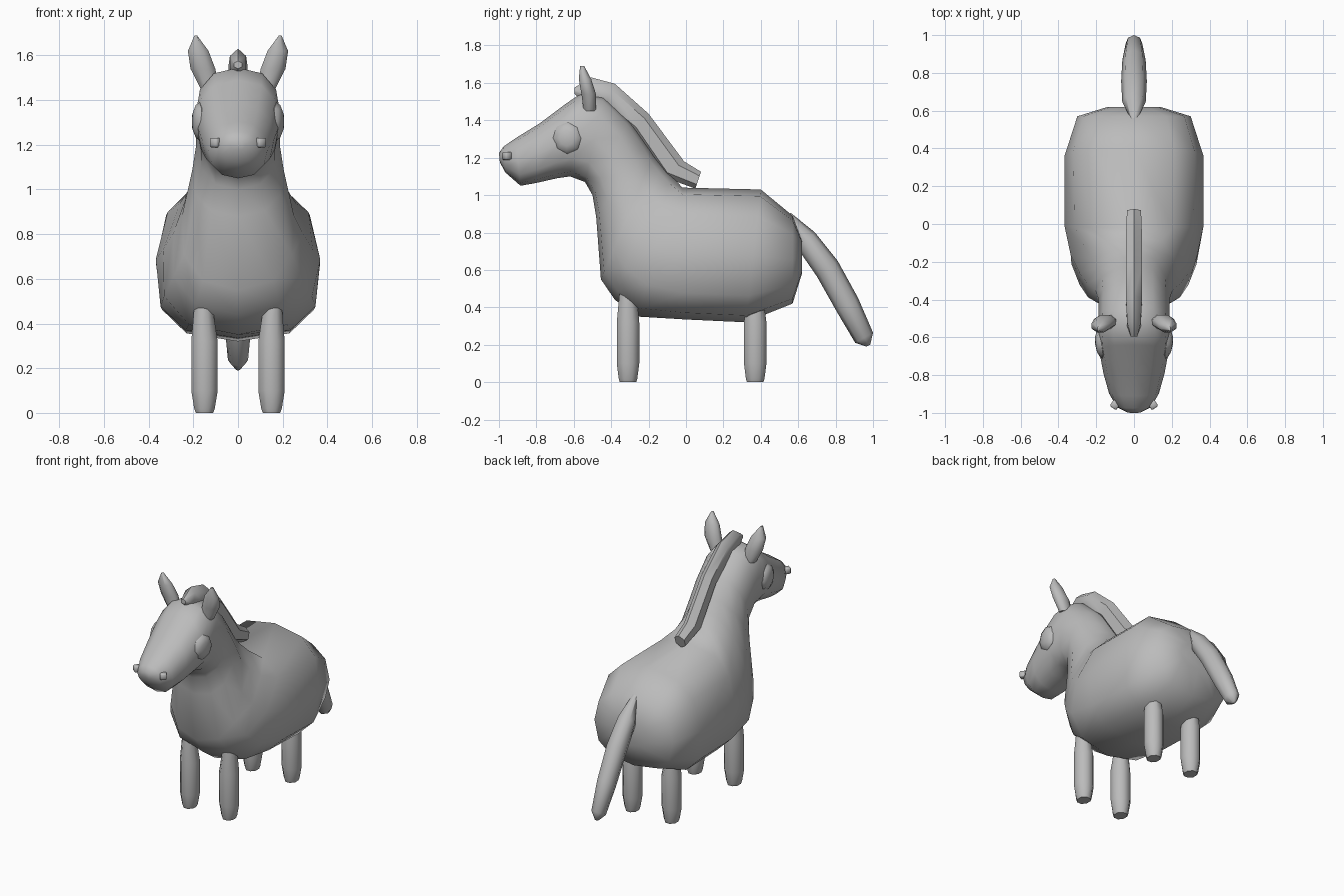
import bpy
import bmesh
import math
from mathutils import Matrix, Vector

cube = bpy.data.objects.get("Cube")
if cube:
    bpy.data.objects.remove(cube, do_unlink=True)

GREY = (0.5, 0.5, 0.5, 1.0)
mat = bpy.data.materials.new("plain grey")
mat.use_nodes = True
mat.diffuse_color = GREY
mat.node_tree.nodes["Principled BSDF"].inputs["Base Color"].default_value = GREY


def finish(name, bm, angle=60):
    bmesh.ops.recalc_face_normals(bm, faces=bm.faces)
    mesh = bpy.data.meshes.new(name)
    bm.to_mesh(mesh)
    bm.free()
    mesh.materials.append(mat)
    obj = bpy.data.objects.new(name, mesh)
    bpy.context.collection.objects.link(obj)
    bpy.ops.object.select_all(action='DESELECT')
    obj.select_set(True)
    bpy.context.view_layer.objects.active = obj
    bpy.ops.object.shade_smooth_by_angle(angle=math.radians(angle))
    return obj


def loft(name, rings, angle=60):
    """Skin a list of equal-sized rings and cap both ends."""
    bm = bmesh.new()
    loops = [[bm.verts.new(p) for p in ring] for ring in rings]
    count = len(loops[0])
    for a, b in zip(loops, loops[1:]):
        for i in range(count):
            j = (i + 1) % count
            bm.faces.new((a[i], a[j], b[j], b[i]))
    bm.faces.new(loops[0])
    bm.faces.new(loops[-1])
    return finish(name, bm, angle)


def upright_ring(yt, zt, yb, zb, half_width, power=2.0, egg=0.0, sides=12):
    """Rounded section between a top and a bottom point on the centre plane."""
    top, bottom = Vector((0, yt, zt)), Vector((0, yb, zb))
    mid, half = (top + bottom) / 2, (top - bottom) / 2
    points = []
    for i in range(sides):
        a = 2 * math.pi * i / sides
        c, s = math.cos(a), math.sin(a)
        u = math.copysign(abs(c) ** (2 / power), c)
        v = math.copysign(abs(s) ** (2 / power), s)
        p = mid + half * u
        p.x = half_width * v * (1 - egg * u)
        points.append(p)
    return points


def flat_ring(x, y, z, rx, ry, sides=8):
    return [(x + rx * math.cos(2 * math.pi * (i + 0.5) / sides),
             y + ry * math.sin(2 * math.pi * (i + 0.5) / sides), z)
            for i in range(sides)]


# Body, neck and head: top y z, bottom y z, half width, squareness, top narrowing
body = [
    (0.62, 0.76, 0.62, 0.58, 0.14, 2.2, 0.0),
    (0.57, 0.89, 0.57, 0.42, 0.30, 2.5, 0.0),
    (0.40, 1.03, 0.32, 0.32, 0.368, 2.7, 0.05),
    (-0.02, 1.04, 0.00, 0.335, 0.368, 2.7, 0.08),
    (-0.08, 1.11, -0.25, 0.35, 0.335, 2.3, 0.22),
    (-0.13, 1.17, -0.38, 0.44, 0.29, 2.2, 0.25),
    (-0.17, 1.22, -0.455, 0.55, 0.25, 2.2, 0.20),
    (-0.22, 1.29, -0.48, 0.88, 0.205, 2.2, 0.10),
    (-0.30, 1.40, -0.50, 1.00, 0.187, 2.2, 0.0),
    (-0.44, 1.53, -0.54, 1.07, 0.187, 2.3, 0.0),
    (-0.56, 1.545, -0.62, 1.10, 0.192, 2.4, 0.0),
    (-0.64, 1.49, -0.69, 1.09, 0.185, 2.4, 0.0),
    (-0.78, 1.385, -0.80, 1.065, 0.162, 2.3, 0.0),
    (-0.91, 1.305, -0.885, 1.05, 0.132, 2.2, 0.0),
    (-0.975, 1.26, -0.965, 1.12, 0.09, 2.1, 0.0),
    (-1.0, 1.225, -0.995, 1.175, 0.035, 2.0, 0.0),
]
loft("body_neck_and_head", [upright_ring(*r) for r in body])

# Mane along the crest of the neck
mane = [
    (-0.595, 1.575, -0.595, 1.54, 0.02),
    (-0.51, 1.63, -0.55, 1.50, 0.042),
    (-0.38, 1.595, -0.44, 1.46, 0.048),
    (-0.20, 1.435, -0.29, 1.34, 0.048),
    (-0.01, 1.18, -0.13, 1.10, 0.048),
    (0.08, 1.125, 0.05, 1.035, 0.043),
]
loft("mane", [upright_ring(*r, sides=6) for r in mane], 50)

# Tail hanging behind the rump
tail = [
    (0.56, 0.905, 0.56, 0.87, 0.02),
    (0.69, 0.80, 0.60, 0.71, 0.062),
    (0.81, 0.65, 0.70, 0.565, 0.068),
    (0.92, 0.45, 0.81, 0.37, 0.062),
    (1.0, 0.265, 0.905, 0.21, 0.045),
    (0.985, 0.20, 0.965, 0.19, 0.01),
]
loft("tail", [upright_ring(*r, sides=8) for r in tail])

for side, s in (("left", 1), ("right", -1)):
    # Legs with narrowed hooves
    for end, y, top in (("front", -0.31, 0.47), ("back", 0.37, 0.43)):
        loft(f"{end}_{side}_leg", [
            flat_ring(s * 0.15, y, 0.0, 0.042, 0.048),
            flat_ring(s * 0.15, y, 0.02, 0.05, 0.054),
            flat_ring(s * 0.15, y, 0.10, 0.064, 0.065),
            flat_ring(s * 0.15, y, 0.32, 0.064, 0.065),
            flat_ring(s * 0.155, y, top, 0.045, 0.05)])

    # Ears leaning outwards
    loft(f"{side}_ear", [
        flat_ring(s * 0.125, -0.515, 1.45, 0.045, 0.035),
        flat_ring(s * 0.157, -0.52, 1.54, 0.06, 0.042),
        flat_ring(s * 0.178, -0.54, 1.62, 0.05, 0.036),
        flat_ring(s * 0.189, -0.555, 1.69, 0.006, 0.012)])

    # Flattened round eyes
    bm = bmesh.new()
    bmesh.ops.create_uvsphere(
        bm, u_segments=8, v_segments=6, radius=1,
        matrix=Matrix.Translation((s * 0.172, -0.635, 1.305))
        @ Matrix.Rotation(s * math.radians(-8), 4, 'Z')
        @ Matrix.Diagonal((0.034, 0.08, 0.085, 1))
        @ Matrix.Rotation(math.pi / 2, 4, 'Y'))
    finish(f"{side}_eye", bm)

    # Small bevelled nostrils
    bm = bmesh.new()
    bmesh.ops.create_cube(
        bm, size=0.042,
        matrix=Matrix.Translation((s * 0.10, -0.957, 1.21))
        @ Matrix.Rotation(s * math.radians(35), 4, 'Z'))
    bmesh.ops.bevel(bm, geom=bm.edges[:], offset=0.006, segments=1, affect='EDGES')
    finish(f"{side}_nostril", bm, 50)
